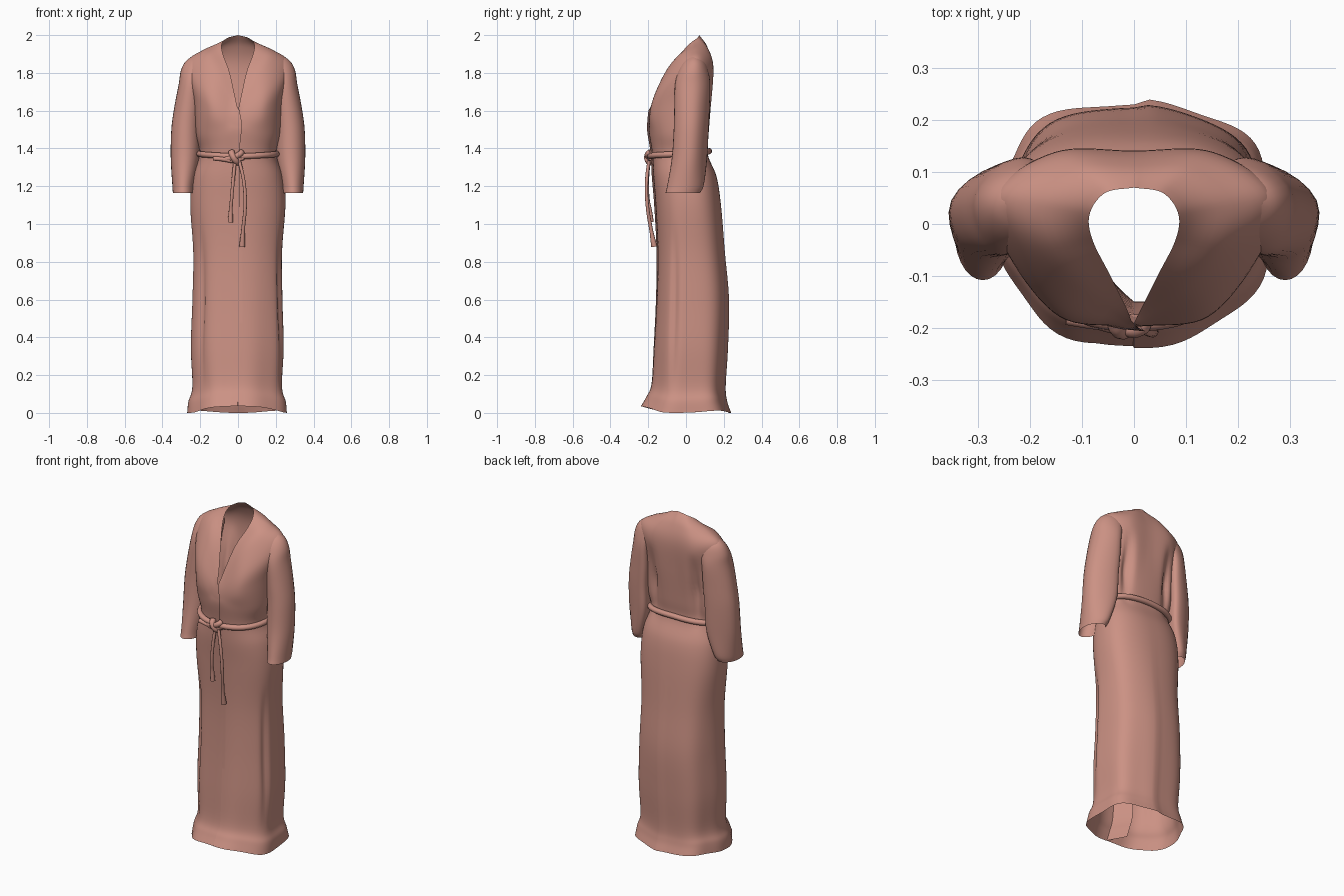
import bpy, math
from mathutils import Vector as V

if "Cube" in bpy.data.objects:
    bpy.data.objects.remove(bpy.data.objects["Cube"])

cloth = bpy.data.materials.new("salmon_cloth")
cloth.diffuse_color = (0.60, 0.285, 0.23, 1)
cloth.use_nodes = True
cloth.node_tree.nodes["Principled BSDF"].inputs["Base Color"].default_value = cloth.diffuse_color


def spline(keys, t):
    """Catmull-Rom point at t in 0..1 along the key vectors."""
    n = len(keys) - 1
    i = min(int(t * n), n - 1)
    f = t * n - i
    b, c = keys[i], keys[i + 1]
    a = keys[i - 1] if i else b * 2 - c
    d = keys[i + 2] if i + 2 <= n else c * 2 - b
    return 0.5 * (2 * b + (c - a) * f + (2 * a - 5 * b + 4 * c - d) * f ** 2
                  + (3 * b - a - 3 * c + d) * f ** 3)


def finish(ob, angle=50):
    ob.data.materials.clear()
    ob.data.materials.append(cloth)
    bpy.ops.object.select_all(action='DESELECT')
    ob.select_set(True)
    bpy.context.view_layer.objects.active = ob
    bpy.ops.object.shade_smooth_by_angle(angle=math.radians(angle))


def sheet(name, rows, closed=False):
    """Grid mesh from equal rows of points."""
    n = len(rows[0])
    cols = n if closed else n - 1
    faces = [(r * n + c, r * n + (c + 1) % n, (r + 1) * n + (c + 1) % n, (r + 1) * n + c)
             for r in range(len(rows) - 1) for c in range(cols)]
    me = bpy.data.meshes.new(name)
    me.from_pydata([p for row in rows for p in row], [], faces)
    ob = bpy.data.objects.new(name, me)
    bpy.context.collection.objects.link(ob)
    finish(ob)
    return ob


def rope(name, pts, radius, scales=None, cyclic=False):
    cu = bpy.data.curves.new(name, 'CURVE')
    cu.dimensions = '3D'
    cu.bevel_depth = radius
    cu.bevel_resolution = 3
    cu.resolution_u = 6
    cu.use_fill_caps = True
    sp = cu.splines.new('BEZIER')
    sp.bezier_points.add(len(pts) - 1)
    sp.use_cyclic_u = cyclic
    for i, (bp, p) in enumerate(zip(sp.bezier_points, pts)):
        bp.co = p
        bp.handle_left_type = bp.handle_right_type = 'AUTO'
        bp.radius = scales[i] if scales else 1
    ob = bpy.data.objects.new(name, cu)
    bpy.context.collection.objects.link(ob)
    bpy.ops.object.select_all(action='DESELECT')
    ob.select_set(True)
    bpy.context.view_layer.objects.active = ob
    bpy.ops.object.convert(target='MESH')
    finish(bpy.context.object)


def ring(z, hx, yf, yb, t, cy=0.02, e=0.83):
    """Half cross-section point: t = 0 front centre, 1 back centre."""
    s, c = math.sin(math.pi * t), math.cos(math.pi * t)
    ry = cy - yf if c > 0 else yb - cy
    return V((hx * max(s, 0) ** e, cy - math.copysign(abs(c) ** e, c) * ry, z))


# Skirt and waist rings: height, half width, front y, back y
RINGS = [(0.0, .262, -.232, .235), (.06, .256, -.205, .215), (.14, .236, -.178, .207),
         (.35, .245, -.165, .22), (.6, .238, -.152, .226), (.85, .235, -.148, .205),
         (1.1, .252, -.16, .185), (1.25, .24, -.172, .162), (1.37, .203, -.178, .115),
         (1.48, .225, -.195, .12)]
# Chest, shoulder and neckline rows, front centre to back centre
UPPER = [[(0, -.197, 1.52), (.14, -.18, 1.58), (.225, -.07, 1.64), (.225, .06, 1.68), (.13, .13, 1.68), (0, .135, 1.68)],
         [(0, -.195, 1.55), (.14, -.165, 1.68), (.245, -.045, 1.79), (.268, .06, 1.85), (.15, .138, 1.84), (0, .14, 1.84)],
         [(0, -.193, 1.575), (.10, -.128, 1.77), (.17, -.045, 1.88), (.19, .04, 1.918), (.11, .108, 1.93), (0, .112, 1.94)],
         [(0, -.19, 1.60), (.044, -.102, 1.80), (.08, -.03, 1.90), (.085, .02, 1.955), (.055, .06, 1.985), (0, .07, 2.0)]]
UPPER = [[V(p) for p in row] for row in UPPER]


def column(t):
    keys = [ring(*r, t) for r in RINGS] + [spline(row, t) for row in UPPER]
    return [spline(keys, k / 78) for k in range(79)]


def drape(p, t, side):
    """Soft folds, raised front hem and pinched back."""
    low = max(0, 1 - p.z / 1.25)
    k = 1 + 0.03 * low * math.sin(t * 19 + side)
    if .12 < p.z < 1:                                # long side folds
        k -= .07 * math.sin((p.z - .12) / .88 * math.pi) * math.exp(-((t - .33 - .04 * side) / .035) ** 2)
    q = V((p.x * k * side, p.y * k, p.z))
    if p.z < .2:
        q.z += .03 * (1 - p.z / .2) * max(0, 1 - 3 * t) + .006 * (1 - p.z / .2) * (1 + math.sin(t * 11))
    if t > .5:
        mid = max(0, 1 - abs(p.z - 1.56) / .24)
        q.y -= .035 * mid * math.exp(-((p.x - .14) / .025) ** 2)
    return q


# Robe body: one sheet from the left front edge round the back to the right
N = 44
lines = []
for side, order in ((-1, range(N + 1)), (1, range(N - 1, -1, -1))):
    for i in order:
        t = i / N
        line = [drape(p, t, side) for p in column(t)]
        if side < 0 and i < 3:                       # left flap lies on top
            for p in line:
                p.y -= .003 * (3 - i)
                if p.z < 1.62 and i == 0:
                    p.x += .008 + .012 * max(0, min(1, (p.z - 1.4) / .1)) * min(1, max(0, (1.6 - p.z) / .06))
        lines.append(line)
# hidden underlap of the right flap
edge = lines[-1]
for k in (.5, 1):
    lines.append([p + V((-.06 * k, (.02 + .09 * max(0, 1 - p.z / 1.2)) * k, 0))
                  * min(1, max(0, (1.6 - p.z) / .3)) for p in edge])
sheet("robe_body", list(zip(*lines)))

# Sleeves: height, inner x, outer x, front y, back y, inward sweep of the back
SLEEVE = [(1.165, .236, .345, -.108, .075, .01), (1.21, .23, .348, -.098, .095, .025), (1.35, .205, .356, -.075, .112, .05),
          (1.5, .20, .353, -.065, .12, .05), (1.62, .19, .337, -.062, .125, .045), (1.74, .18, .314, -.058, .128, .035),
          (1.81, .15, .303, -.04, .118, .025), (1.86, .13, .278, -.015, .10, .01), (1.893, .15, .235, .02, .065, 0)]


def sleeve_ring(z, xi, xo, yf, yb, sweep, side):
    pts = []
    for i in range(28):
        a = math.tau * i / 28
        s, c = math.sin(a), math.cos(a)
        x = (xi + xo) / 2 + (xo - xi) / 2 * c - sweep * max(0, s) ** 2
        pts.append(V((side * x, (yf + yb) / 2 + (yb - yf) / 2 * s, z)))
    return pts


for side, name in ((-1, "left_sleeve"), (1, "right_sleeve")):
    keys = [sleeve_ring(*r, side) for r in SLEEVE]
    rows = [[spline([k[c] for k in keys], j / 40) for c in range(28)] for j in range(41)]
    sheet(name, rows, closed=True)

# Rope belt round the waist
belt = []
for i in range(28):
    t = 2 * i / 28
    side, t = (1, t) if t <= 1 else (-1, 2 - t)
    p = ring(1.36, .207, -.19, .122, t)
    belt.append(V((p.x * side, p.y, 1.358 + .02 * math.sin(math.pi * t / 2) + .02 * max(0, t - .6))))
rope("belt", belt, .016, cyclic=True)

# Knot at the front
rope("knot_wrap", [(-.035, -.185, 1.382), (-.03, -.202, 1.365), (-.012, -.2, 1.335), (0, -.18, 1.325)], .017)
rope("knot_cross", [(-.065, -.188, 1.345), (-.025, -.198, 1.352), (.012, -.2, 1.372), (.02, -.185, 1.38)], .016)
rope("knot_loop", [(-.13, -.182, 1.347), (-.08, -.19, 1.343), (-.02, -.195, 1.335), (.03, -.19, 1.35)], .012)

# Hanging cord ends with flared tips
rope("left_cord", [(-.015, -.195, 1.34), (-.025, -.204, 1.24), (-.035, -.2, 1.12), (-.038, -.192, 1.08), (-.04, -.185, 1.01)],
     .009, [1, 1, 1, 1.1, 1.6])
rope("right_cord", [(.005, -.195, 1.34), (.03, -.208, 1.23), (.038, -.205, 1.1), (.026, -.183, .96), (.022, -.168, .88)],
     .009, [1, 1, 1, 1.1, 1.8])
